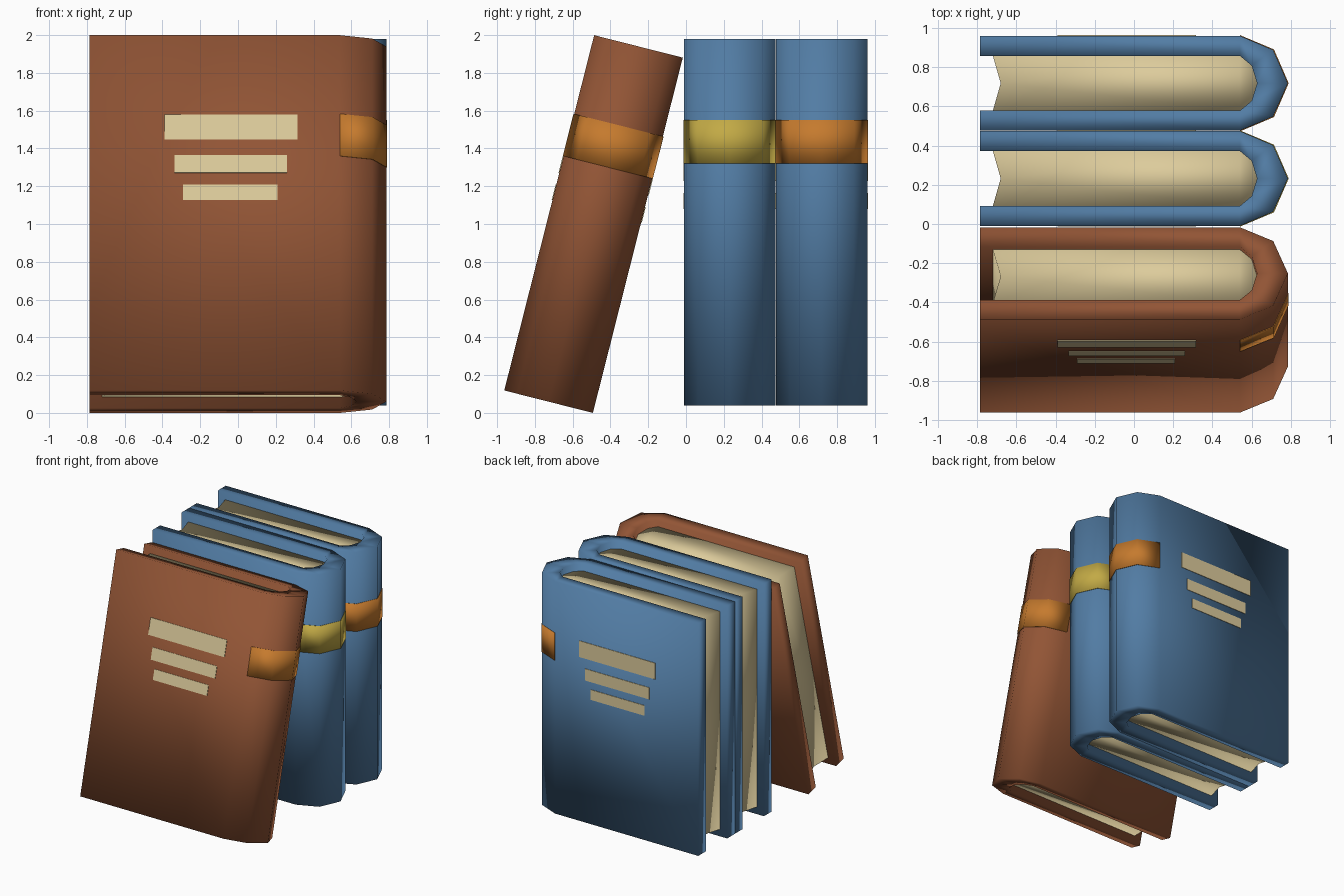
import bpy, bmesh, math
from mathutils import Matrix

if "Cube" in bpy.data.objects:
    bpy.data.objects.remove(bpy.data.objects["Cube"])

H = 1.94        # book height
RECESS = 0.06   # pages sit this far inside the cover


def material(name, rgb):
    m = bpy.data.materials.new(name)
    m.diffuse_color = (*rgb, 1)
    m.use_nodes = True
    m.node_tree.nodes["Principled BSDF"].inputs["Base Color"].default_value = m.diffuse_color
    return m


BROWN = material("brown cover", (0.287, 0.090, 0.036))
BLUE = material("blue cover", (0.084, 0.202, 0.371))
CREAM = material("cream paper", (0.72, 0.60, 0.33))
ORANGE = material("orange band", (0.56, 0.195, 0.027))
YELLOW = material("yellow band", (0.54, 0.40, 0.06))


def mirrored(half):
    """Complete a half profile (ending at y = 0) on the other side."""
    return half + [(x, -y) for x, y in half[-2::-1]]


OUTER = mirrored([(-0.785, 0.242), (0.54, 0.242), (0.71, 0.17), (0.785, 0)])
INNER = mirrored([(-0.785, 0.14), (0.54, 0.14), (0.60, 0.09), (0.628, 0)])


def finish(bm, name, mat, place, smooth=True):
    bmesh.ops.recalc_face_normals(bm, faces=bm.faces)
    for f in bm.faces:
        f.smooth = smooth
    me = bpy.data.meshes.new(name)
    bm.to_mesh(me)
    bm.free()
    me.materials.append(mat)
    ob = bpy.data.objects.new(name, me)
    ob.matrix_world = place
    bpy.context.collection.objects.link(ob)
    return ob


def shell(name, outer, inner, z0, z1, mat, place):
    """Wall between two matching open profiles, from z0 to z1."""
    bm = bmesh.new()
    rows = [[bm.verts.new((x, y, z)) for x, y in prof]
            for prof, z in ((outer, z0), (outer, z1), (inner, z1), (inner, z0))]
    for k in range(4):
        a, b = rows[k], rows[(k + 1) % 4]
        for i in range(len(a) - 1):
            bm.faces.new((a[i], a[i + 1], b[i + 1], b[i]))
    for i in (0, -1):
        bm.faces.new([r[i] for r in rows])
    return finish(bm, name, mat, place)


def pages(name, place):
    """Paper block with a round back and a hollow fore edge."""
    mid = INNER[1:-1]
    prof = [(-0.72, 0.14)] + mid + [(-0.72, -0.14), (-0.68, 0)]
    bm = bmesh.new()
    base = bm.faces.new([bm.verts.new((x, y, RECESS)) for x, y in prof])
    ext = bmesh.ops.extrude_face_region(bm, geom=[base], use_keep_orig=True)
    top = [v for v in ext["geom"] if isinstance(v, bmesh.types.BMVert)]
    bmesh.ops.translate(bm, verts=top, vec=(0, 0, H - 2 * RECESS))
    finish(bm, name, CREAM, place)


def labels(name, place):
    """Three blank title bars on each board."""
    bm = bmesh.new()
    for side in (-1, 1):
        for x0, x1, z0, z1 in ((-0.39, 0.315, 1.37, 1.506),
                               (-0.335, 0.26, 1.188, 1.286),
                               (-0.29, 0.21, 1.04, 1.125)):
            m = (Matrix.Translation(((x0 + x1) / 2, side * 0.242, (z0 + z1) / 2))
                 @ Matrix.Diagonal((x1 - x0, 0.008, z1 - z0, 1)))
            bmesh.ops.create_cube(bm, size=1, matrix=m)
    finish(bm, name, CREAM, place, smooth=False)


def book(prefix, cover_mat, band_mat, place):
    shell(prefix + "_cover", OUTER, INNER, 0, H, cover_mat, place)
    pages(prefix + "_pages", place)
    # spine band: thin shell just proud of the rounded spine
    spine = OUTER[1:-1]
    proud = [(x + 0.004 * (x > 0.6), y * 1.015) for x, y in spine]
    shell(prefix + "_spine_band", proud, spine, 1.28, 1.51, band_mat, place)
    labels(prefix + "_title_bars", place)


# two upright books and one leaning against them
book("rear_book", BLUE, ORANGE, Matrix.Translation((0, 0.718, 0.04)))
book("middle_book", BLUE, YELLOW, Matrix.Translation((0, 0.232, 0.04)))
tilt = math.radians(14.2)
book("leaning_book", BROWN, ORANGE,
     Matrix.Translation((0, -0.7275, 0.242 * math.sin(tilt)))
     @ Matrix.Rotation(-tilt, 4, 'X'))
